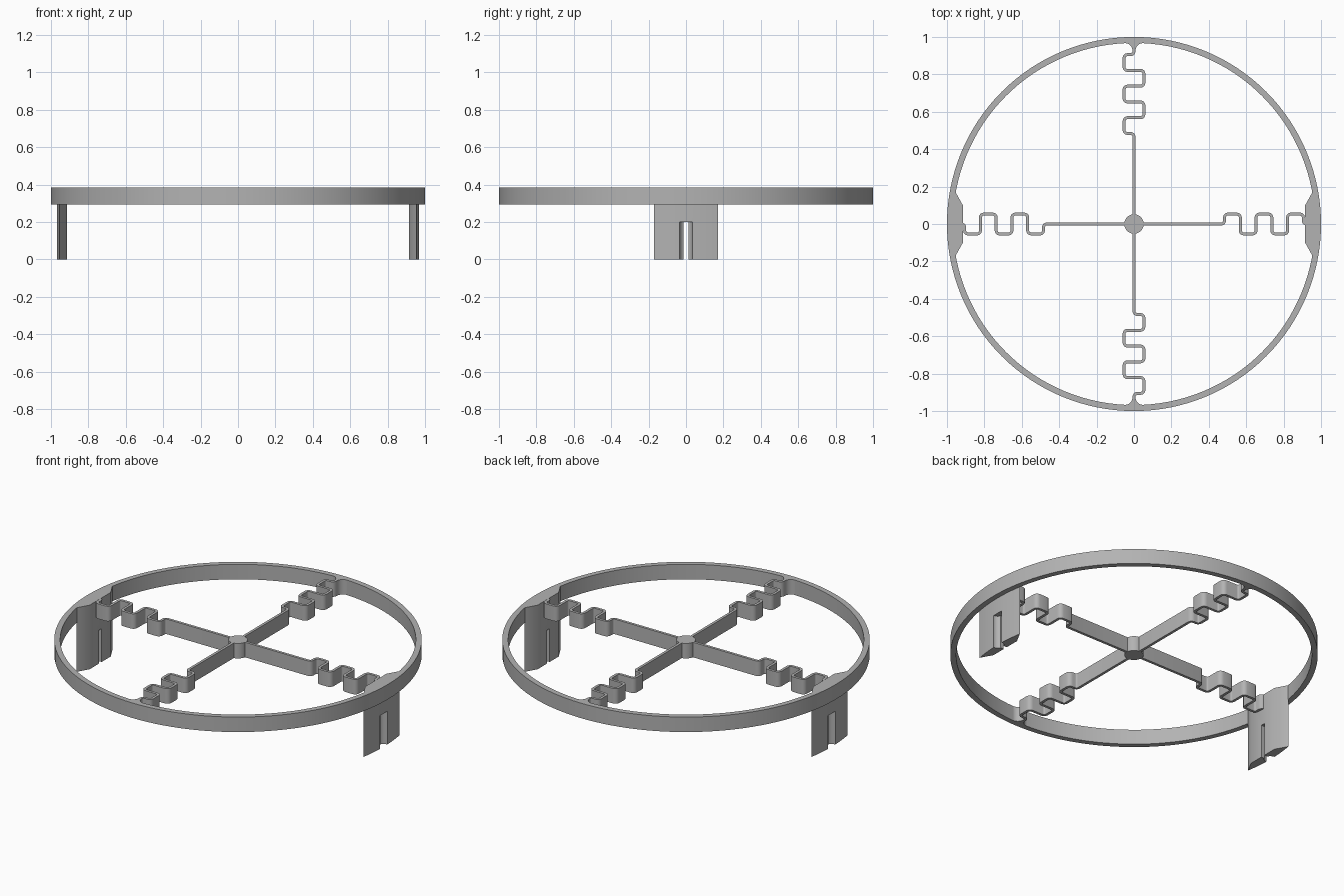
import bpy, bmesh, math
from mathutils import Vector, Matrix

if "Cube" in bpy.data.objects:
    bpy.data.objects.remove(bpy.data.objects["Cube"])

grey = bpy.data.materials.new("mid_grey")
grey.use_nodes = True
grey.diffuse_color = (0.45, 0.45, 0.45, 1)
grey.node_tree.nodes["Principled BSDF"].inputs["Base Color"].default_value = (0.45, 0.45, 0.45, 1)

BASE, TOP = 0.295, 0.385      # height of ring, spokes and hub
INNER = 0.968                 # inner radius of the ring


def finish(name, bm, turn=0):
    bmesh.ops.recalc_face_normals(bm, faces=bm.faces)
    bm.transform(Matrix.Rotation(turn, 4, 'Z'))
    mesh = bpy.data.meshes.new(name)
    bm.to_mesh(mesh)
    bm.free()
    mesh.materials.append(grey)
    obj = bpy.data.objects.new(name, mesh)
    bpy.context.collection.objects.link(obj)
    return obj


def prism(name, outline, z0, z1, turn=0):
    bm = bmesh.new()
    face = bm.faces.new([bm.verts.new((x, y, z0)) for x, y in outline])
    new = bmesh.ops.extrude_face_region(bm, geom=[face])["geom"]
    for v in new:
        if isinstance(v, bmesh.types.BMVert):
            v.co.z = z1
    return finish(name, bm, turn)


def arc(cx, cy, r, a0, a1, n):
    angles = [math.radians(a0 + (a1 - a0) * i / n) for i in range(n + 1)]
    return [(cx + r * math.cos(a), cy + r * math.sin(a)) for a in angles]


def rounded(points, r, n=4):
    """Round the right-angle corners of an open path."""
    pts = [Vector(p) for p in points]
    out = [pts[0]]
    for a, b, c in zip(pts, pts[1:], pts[2:]):
        u, w = (a - b).normalized() * r, (c - b).normalized() * r
        centre = b + u + w
        for i in range(n + 1):
            t = math.pi / 2 * i / n
            out.append(centre - w * math.cos(t) - u * math.sin(t))
    return out + [pts[-1]]


def ribbon(path, half):
    """Closed outline of a strip that follows the path."""
    left, right = [], []
    for i, p in enumerate(path):
        d = (path[min(i + 1, len(path) - 1)] - path[max(i - 1, 0)]).normalized()
        side = Vector((-d.y, d.x)) * half
        left.append(tuple(p + side))
        right.append(tuple(p - side))
    return left + right[::-1]


# Outer ring
bm = bmesh.new()
SIDES = 128
loops = []
for r, z in ((1, BASE), (1, TOP), (INNER, TOP), (INNER, BASE)):
    loops.append([bm.verts.new((x, y, z)) for x, y in arc(0, 0, r, 0, 360, SIDES)[:-1]])
for a, b in zip(loops, loops[1:] + loops[:1]):
    for i in range(SIDES):
        j = (i + 1) % SIDES
        bm.faces.new((a[i], a[j], b[j], b[i]))
parts = [finish("outer_ring", bm)]

# Hub
parts.append(prism("hub", arc(0, 0, 0.052, 0, 360, 40)[:-1], BASE, TOP))

# Four spokes, each ending in a square-wave spring
START, STEP, AMP = 0.484, 0.0843, 0.053
path = [(0.03, 0), (START, 0)]
for i in range(5):
    y = AMP if i % 2 == 0 else -AMP
    path += [(START + i * STEP, y), (START + (i + 1) * STEP, y)]
path += [(START + 5 * STEP, 0), (0.978, 0)]
spring = ribbon(rounded(path, 0.018), 0.008)
for i, side in enumerate(("left", "back", "right", "front")):
    parts.append(prism(side + "_spoke", spring, BASE, TOP, i * math.pi / 2))

# Flared joints where the front and back spokes meet the ring
flare = arc(0.927, 0.048, 0.04, 270, 360, 8) + [(0.98, 0.05)]
flare += [(x, -y) for x, y in flare[::-1]]
for side, turn in (("back", 90), ("front", -90)):
    parts.append(prism(side + "_joint", flare, BASE, TOP, math.radians(turn)))

# Two legs with a slot that widens to a round groove on the outside
half_angle = math.degrees(math.asin(0.17 / INNER))
leg_outline = arc(0, 0, INNER + 0.001, -half_angle, half_angle, 12) + [(0.915, 0.1), (0.915, -0.1)]
key = arc(INNER, 0, 0.034, -158, 158, 24) + [(0.88, 0.013), (0.88, -0.013)]
for side, turn in (("left", 0), ("right", math.pi)):
    leg = prism(side + "_leg", leg_outline, 0, TOP, turn)
    cutter = prism("slot_cutter", key, -0.1, 0.2, turn)
    cutter.hide_render = True
    cut = leg.modifiers.new("slot", 'BOOLEAN')
    cut.operation, cut.solver, cut.object = 'DIFFERENCE', 'EXACT', cutter
    bpy.context.view_layer.objects.active = leg
    bpy.ops.object.modifier_apply(modifier=cut.name)
    bpy.data.objects.remove(cutter)
    parts.append(leg)

# Smooth curved walls, keep edges sharp
bpy.ops.object.select_all(action='DESELECT')
for obj in parts:
    obj.select_set(True)
bpy.context.view_layer.objects.active = parts[0]
bpy.ops.object.shade_smooth_by_angle(angle=math.radians(30))
